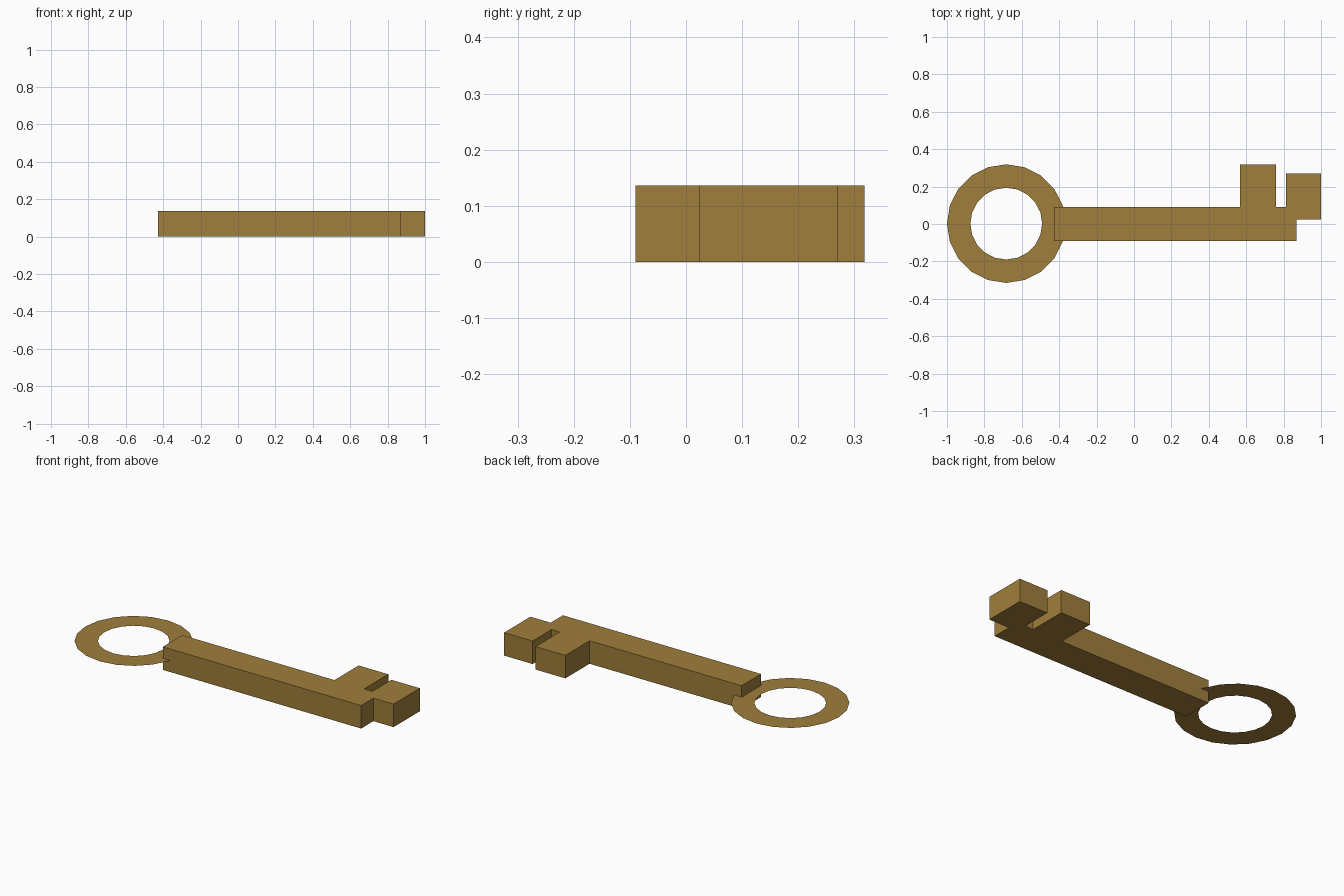
import bpy
import bmesh
import math

cube = bpy.data.objects.get("Cube")
if cube:
    bpy.data.objects.remove(cube, do_unlink=True)

THICK = 0.136
brass = bpy.data.materials.new("aged_brass")
brass.use_nodes = True
colour = (0.35, 0.21, 0.045, 1.0)
brass.diffuse_color = colour
bsdf = next(n for n in brass.node_tree.nodes if n.type == 'BSDF_PRINCIPLED')
bsdf.inputs["Base Color"].default_value = colour


def make_object(name, bm):
    mesh = bpy.data.meshes.new(name)
    bm.to_mesh(mesh)
    bm.free()
    mesh.materials.append(brass)
    obj = bpy.data.objects.new(name, mesh)
    bpy.context.collection.objects.link(obj)
    return obj


# Shaft with its two teeth: one outline, extruded upwards
outline = [(-0.428, -0.09), (0.868, -0.09), (0.868, 0.024), (1.0, 0.024),
           (1.0, 0.27), (0.814, 0.27), (0.814, 0.092), (0.76, 0.092),
           (0.76, 0.318), (0.566, 0.318), (0.566, 0.092), (-0.428, 0.092)]
bm = bmesh.new()
base = bm.faces.new([bm.verts.new((x, y, 0)) for x, y in outline])
top = bmesh.ops.extrude_face_region(bm, geom=[base])["geom"]
bmesh.ops.translate(bm, vec=(0, 0, THICK),
                    verts=[v for v in top if isinstance(v, bmesh.types.BMVert)])
bmesh.ops.recalc_face_normals(bm, faces=bm.faces)
make_object("shaft_and_teeth", bm)

# Flat ring handle at mid height
SIDES = 20
bm = bmesh.new()
loops = []
for radius in (0.192, 0.317):
    loops.append([bm.verts.new((-0.683 + radius * math.cos(i * math.tau / SIDES),
                                0.002 + radius * math.sin(i * math.tau / SIDES),
                                THICK / 2)) for i in range(SIDES)])
inner, outer = loops
for i in range(SIDES):
    j = (i + 1) % SIDES
    bm.faces.new((inner[i], outer[i], outer[j], inner[j]))
make_object("ring_handle", bm)
